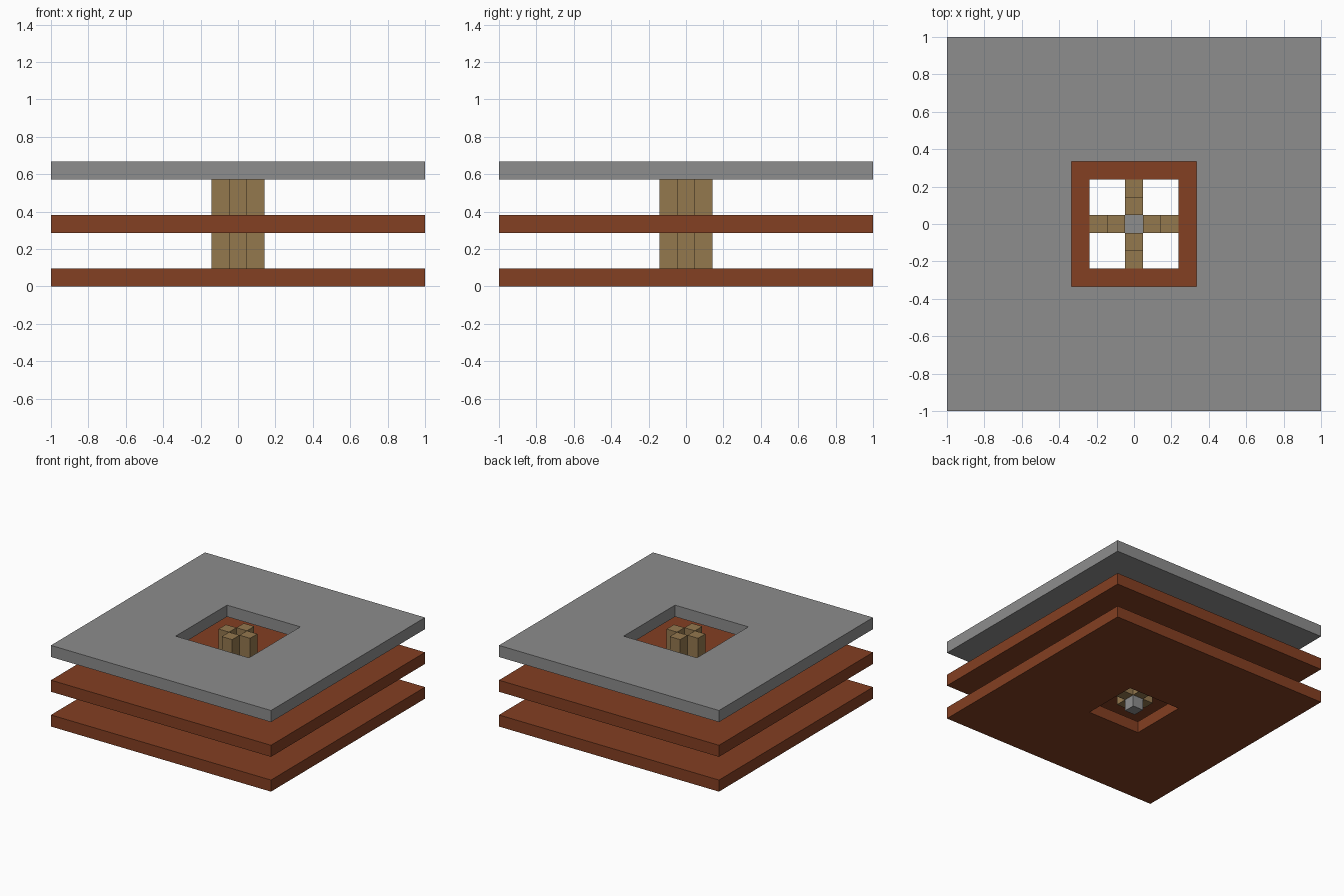
import bpy
import bmesh
from mathutils import Matrix, Vector

cube = bpy.data.objects.get("Cube")
if cube:
    bpy.data.objects.remove(cube, do_unlink=True)

U = 2 / 21  # one block


def material(name, rgb):
    mat = bpy.data.materials.new(name)
    mat.use_nodes = True
    mat.diffuse_color = (*rgb, 1)
    mat.node_tree.nodes["Principled BSDF"].inputs["Base Color"].default_value = (*rgb, 1)
    return mat


stone = material("grey stone", (0.266, 0.266, 0.266))
brick = material("red brown brick", (0.230, 0.050, 0.016))
wood = material("tan wood", (0.296, 0.188, 0.076))


def finish(bm, name, mat):
    bmesh.ops.recalc_face_normals(bm, faces=bm.faces)
    mesh = bpy.data.meshes.new(name)
    bm.to_mesh(mesh)
    bm.free()
    mesh.materials.append(mat)
    obj = bpy.data.objects.new(name, mesh)
    bpy.context.collection.objects.link(obj)
    return obj


def block(name, x, y, low, high, mat):
    """Box one block wide, centred on column x, y, spanning whole levels."""
    bm = bmesh.new()
    place = Matrix.Translation(Vector((x, y, (low + high) / 2)) * U)
    size = Matrix.Diagonal((U, U, (high - low) * U, 1))
    bmesh.ops.create_cube(bm, size=1, matrix=place @ size)
    return finish(bm, name, mat)


def floor(name, level, hole, mat):
    """Square slab one block thick with a square opening."""
    bm = bmesh.new()
    corners = [(-1, -1), (1, -1), (1, 1), (-1, 1)]
    rings = [[bm.verts.new((sx * r, sy * r, z * U)) for sx, sy in corners]
             for r, z in ((1, level), (1, level + 1),
                          (hole * U / 2, level + 1), (hole * U / 2, level))]
    for i in range(4):
        a, b = rings[i], rings[(i + 1) % 4]
        for j in range(4):
            k = (j + 1) % 4
            bm.faces.new((a[j], a[k], b[k], b[j]))
    return finish(bm, name, mat)


# Three stacked floors; the top opening is wider
floor("lower_floor", 0, 5, brick)
floor("middle_floor", 3, 5, brick)
floor("upper_floor", 6, 7, stone)

# Shaft base
block("shaft_base", 0, 0, 0, 1, stone)

# Four posts around the shaft, each bridged to the middle floor
for side, dx, dy in (("left", 1, 0), ("right", -1, 0), ("back", 0, 1), ("front", 0, -1)):
    block(side + "_post", dx, dy, 1, 7, wood)
    block(side + "_bridge", 2 * dx, 2 * dy, 3, 4, wood)
